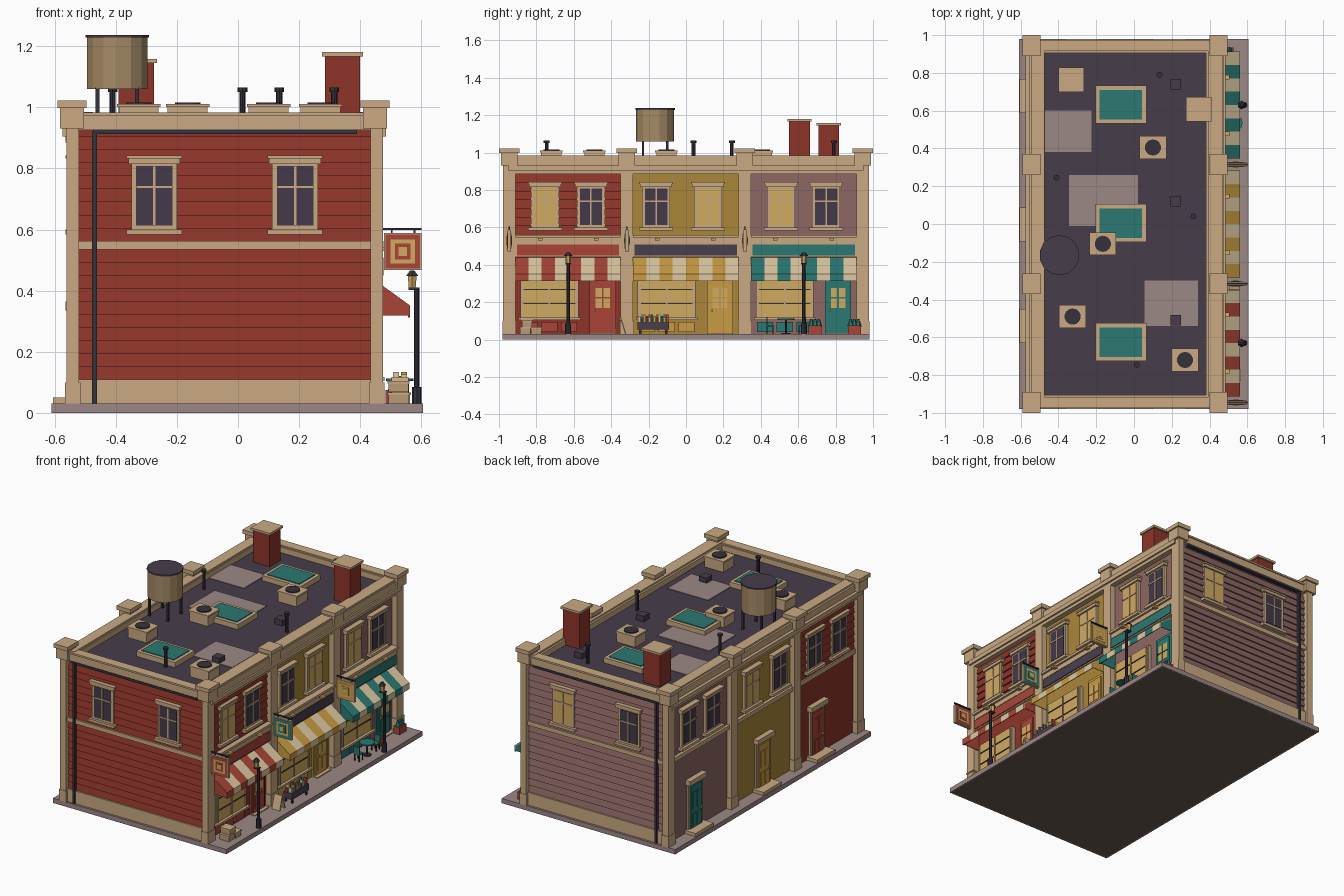
import bpy, bmesh, math
from mathutils import Matrix

if "Cube" in bpy.data.objects:
    bpy.data.objects.remove(bpy.data.objects["Cube"])

HEX = dict(red="8C382D", redlight="A8473A", gold="A8853C", goldlight="C79A45", mauve="8C6763", teal="2F7872",
           plum="4B4150", trim="C8A882", roof="483E4B", glass="453C4A", lit="D0A960", stone="9A8684",
           iron="38343C", cream="DCC8A2", wood="A58A66", wood2="B69A74", base="6A5A52")
MATS = {}
for key, h in HEX.items():
    m = bpy.data.materials.new(key)
    m.diffuse_color = [(int(h[i:i + 2], 16) / 255) ** 2.2 for i in (0, 2, 4)] + [1]
    m.use_nodes = True
    m.node_tree.nodes["Principled BSDF"].inputs["Base Color"].default_value = m.diffuse_color
    MATS[key] = m


def finish(name, bm, mat):
    bmesh.ops.recalc_face_normals(bm, faces=bm.faces)
    me = bpy.data.meshes.new(name)
    bm.to_mesh(me)
    bm.free()
    me.materials.append(MATS[mat])
    ob = bpy.data.objects.new(name, me)
    bpy.context.collection.objects.link(ob)
    return ob


def box(name, x0, x1, y0, y1, z0, z1, mat):
    bm = bmesh.new()
    M = Matrix.Translation(((x0 + x1) / 2, (y0 + y1) / 2, (z0 + z1) / 2)) @ Matrix.Diagonal(
        (abs(x1 - x0), abs(y1 - y0), abs(z1 - z0), 1))
    bmesh.ops.create_cube(bm, size=1, matrix=M)
    return finish(name, bm, mat)


def cbox(name, x, y, sx, sy, z0, z1, mat):
    return box(name, x - sx / 2, x + sx / 2, y - sy / 2, y + sy / 2, z0, z1, mat)


def cyl(name, x, y, r, z0, z1, mat, n=10, r2=None):
    bm = bmesh.new()
    bmesh.ops.create_cone(bm, cap_ends=True, segments=n, radius1=r, radius2=r if r2 is None else r2,
                          depth=z1 - z0, matrix=Matrix.Translation((x, y, (z0 + z1) / 2)))
    return finish(name, bm, mat)


# Wall faces: (axis, sign, wall plane)
FACES = {"+x": (0, 1, .44), "-x": (0, -1, .53), "+y": (1, 1, .945), "-y": (1, -1, .945)}


def fpt(face, u, d, z):
    ax, s, w = FACES[face]
    return (s * (w + d), u, z) if ax == 0 else (u, s * (w + d), z)


def fbox(name, face, u0, u1, d0, d1, z0, z1, mat):
    a, b = fpt(face, u0, d0, z0), fpt(face, u1, d1, z1)
    return box(name, min(a[0], b[0]), max(a[0], b[0]), min(a[1], b[1]), max(a[1], b[1]), z0, z1, mat)


def prism(name, face, profile, u0, u1, mat):
    """Extrude a (depth, z) profile along a wall."""
    bm = bmesh.new()
    ends = [[bm.verts.new(fpt(face, u, d, z)) for d, z in profile] for u in (u0, u1)]
    bm.faces.new(ends[0])
    bm.faces.new(ends[1])
    n = len(profile)
    for i in range(n):
        j = (i + 1) % n
        bm.faces.new((ends[0][i], ends[0][j], ends[1][j], ends[1][i]))
    return finish(name, bm, mat)


def siding(face, u0, u1, z0, z1, mat):
    n = round((z1 - z0) / .044)
    h = (z1 - z0) / n
    prof = [(-.01, z1), (-.01, z0)]
    for i in range(n):
        prof += [(.012, z0 + i * h), (.003, z0 + (i + 1) * h)]
    prism("lap_siding", face, prof, u0, u1, mat)


def window(face, u, lit):
    fbox("window_frame", face, u - .075, u + .075, 0, .018, .60, .82, "trim")
    fbox("window_glass", face, u - .06, u + .06, .01, .021, .613, .807, "lit" if lit else "glass")
    fbox("window_mullion", face, u - .004, u + .004, .01, .025, .613, .807, "trim")
    fbox("window_rail", face, u - .06, u + .06, .01, .025, .735, .743, "trim")
    fbox("window_lintel", face, u - .085, u + .085, 0, .029, .815, .832, "trim")
    fbox("window_lintel_cap", face, u - .09, u + .09, 0, .034, .832, .842, "trim")
    fbox("window_sill", face, u - .09, u + .09, 0, .034, .583, .60, "trim")


def door(face, u, mat, glazed):
    fbox("door_frame", face, u - .07, u + .07, 0, .012, .03, .335, "trim" if not glazed else mat)
    fbox("door_leaf", face, u - .055, u + .055, .005, .018, .035, .315, mat)
    for s in (-1, 1):
        c = u + s * .022
        fbox("door_upper_pane", face, c - .017, c + .017, .01, .021, .17, .275, "lit" if glazed else mat)
        fbox("door_lower_panel", face, c - .017, c + .017, .01, .022, .06, .14, mat)
    if glazed:
        fbox("door_glazing_bar", face, u - .042, u + .042, .01, .024, .22, .227, mat)
    fbox("door_knob", face, u - .046, u - .038, .015, .03, .15, .162, "lit")


# Pavement slab and building core
box("pavement", -.61, .605, -.98, .98, 0, .03, "stone")
box("underside", -.60, .595, -.97, .97, -.0005, .002, "base")
BAYS = [(-.63, "red", "redlight", "redlight", (-.754, -.508), (1, 0)),
        (-.003, "gold", "plum", "goldlight", (-.16, .118), (0, 1)),
        (.628, "mauve", "teal", "teal", (.508, .749), (1, 0))]
PIL = (-.945, -.316, .315, .945)
for i, (c, wall, *_) in enumerate(BAYS):
    box("bay_wall", -.53, .44, max(PIL[i], -.94), min(PIL[i + 1], .94), .03, .93, wall)

# Pilasters with bases and parapet pier caps, on both long sides
for y in PIL:
    for x, face in ((.4535, "+x"), (-.541, "-x")):
        cbox("pilaster", x, y, .041, .066, .03, .93, "trim")
        cbox("pilaster_base", x, y, .050, .074, .03, .10, "trim")
        px = .448 if x > 0 else -.543
        cbox("parapet_pier", px, y, .078, .088, .93, .997, "trim")
        cbox("pier_cap", px, y, .096, .11, .997, 1.022, "trim")

# Parapet, coping, roof deck
box("roof_deck", -.48, .39, -.91, .92, .90, .94, "roof")
for x0, x1 in ((-.555, -.47), (.38, .475)):
    box("long_parapet", x0, x1, -.965, .965, .925, .975, "trim")
    box("long_coping", x0 + .012, x1 - .005, -.96, .96, .975, .985, "trim")
for s in (-1, 1):
    box("end_parapet", -.55, .47, s * .905, s * .968, .925, .975, "trim")
    box("end_coping", -.55, .47, s * .915, s * .975, .972, .983, "trim")
for f in ("+x", "-x"):
    fbox("cornice", f, -.95, .95, 0, .045, .905, .932, "trim")
    fbox("cornice_bed", f, -.94, .94, 0, .034, .885, .905, "trim")

# End walls: siding, plinth, belt, windows, gutter and drainpipe
for f, col, lit in (("-y", "red", (0, 0)), ("+y", "mauve", (0, 1))):
    siding(f, -.52, .434, .11, .535, col)
    siding(f, -.52, .434, .56, .905, col)
    fbox("end_plinth", f, -.52, .434, -.01, .022, .03, .11, "trim")
    fbox("end_belt", f, -.52, .434, -.01, .022, .535, .562, "trim")
    fbox("end_corner_board", f, -.56, -.52, -.03, .034, .03, .93, "trim")
    fbox("end_corner_board", f, .434, .474, -.03, .034, .03, .93, "trim")
    for u, l in zip((-.274, .187), lit):
        window(f, u, l)
    fbox("gutter", f, -.475, .39, 0, .026, .912, .927, "iron")
    fbox("drainpipe", f, -.477, -.462, .012, .03, .03, .92, "iron")

# Long facades, bay by bay
for i, (c, wall, sign, doorcol, wins, lits) in enumerate(BAYS):
    y0, y1 = PIL[i] + .033, PIL[i + 1] - .033
    for f in ("+x", "-x"):
        if wall == "red":
            siding(f, y0, y1, .56, .885, wall)
        for u, l in zip(wins, lits):
            window(f, u, l if f == "+x" else wall == "gold" and l)
    # rear door, hood, step and belt
    fbox("rear_belt", "-x", y0, y1, 0, .02, .535, .562, "trim")
    ry = c + (0, 0, .05)[i] if i else c + .09
    door("-x", ry, doorcol, False)
    fbox("rear_door_hood", "-x", ry - .085, ry + .085, 0, .034, .335, .365, "trim")
    fbox("rear_step", "-x", ry - .09, ry + .09, 0, .075, .03, .05, "trim")
    # shop sign fascia
    fbox("shop_cornice", "+x", y0, y1, 0, .045, .545, .56, "trim")
    fbox("shop_cornice_bed", "+x", y0, y1, 0, .032, .515, .545, "trim")
    fbox("sign_board", "+x", y0, y1, 0, .03, .442, .515, "trim")
    fbox("sign_face", "+x", y0 + .008, y1 - .008, .02, .036, .45, .508, sign)
    # sign lamps
    for s in (-.15, .15):
        fbox("sign_lamp", "+x", c + s - .012, c + s + .012, .035, .065, .53, .542, "lit")
    # striped awning with closed ends
    n, w = 8, (y1 - y0) / 8
    shell = [(0, .44), (.122, .352), (.122, .312), (.117, .312), (.117, .348), (0, .432)]
    acol = ("redlight", "goldlight", "teal")[i]
    for k in range(n):
        prism("awning_stripe", "+x", shell, y0 + k * w, y0 + (k + 1) * w, "cream" if k % 2 else acol)
    for u in (y0, y1 - .004):
        prism("awning_end", "+x", [(0, .433), (.118, .35), (.118, .318), (0, .318)], u, u + .004, acol)
    # display window and panelled bulkhead
    d = c - .1
    fbox("display_frame", "+x", d - .155, d + .155, 0, .022, .105, .33, "trim")
    fbox("display_glass", "+x", d - .142, d + .142, .01, .025, .12, .32, "lit")
    for k in (-.142, 0, .142):
        fbox("display_mullion", "+x", d + k - .004, d + k + .004, .01, .03, .12, .32, "trim")
    for z in (.19, .265):
        fbox("display_bar", "+x", d - .142, d + .142, .01, .029, z, z + .006, "iron")
    fbox("display_sill", "+x", d - .165, d + .165, 0, .04, .105, .118, "trim")
    for k in (-.105, 0, .105):
        fbox("bulkhead_panel", "+x", d + k - .043, d + k + .043, 0, .014, .04, .095, doorcol)
    door("+x", c + .185, doorcol, True)
    fbox("door_step", "+x", c + .115, c + .255, 0, .04, .03, .036, "trim")
    # hanging blade sign
    y, o = PIL[i], ("redlight", "teal", "goldlight")[i]
    box("sign_bracket", .47, .60, y - .004, y + .004, .598, .605, "iron")
    for x in (.5, .575):
        box("sign_hanger", x, x + .005, y - .003, y + .003, .58, .6, "iron")
    for k, (r, t, col) in enumerate(((.061, .008, "trim"), (.056, .01, o), (.04, .012, "lit"),
                                     (.026, .014, o), (.014, .016, "lit"))):
        cbox("blade_sign", .539, y, 2 * r, 2 * t, .528 - r, .528 + r, col)

# Roof patches, skylights, cooling units, vents and pipes
for x0, x1, y0, y1 in ((-.47, -.225, .38, .6), (-.345, .02, -.01, .26), (.055, .34, -.54, -.3)):
    box("roof_patch", x0, x1, y0, y1, .938, .944, "stone")
for y in (.632, .005, -.625):
    box("skylight_curb", -.205, .065, y - .1, y + .1, .94, .972, "trim")
    box("skylight_glass", -.183, .043, y - .078, y + .078, .96, .977, "teal")
for x, y in ((.1, .405), (-.165, -.105), (-.325, -.49), (.27, -.72)):
    cbox("cooling_unit", x, y, .13, .108, .94, 1.0, "trim")
    cbox("cooling_unit_lid", x, y, .142, .12, 1.0, 1.01, "trim")
    cyl("cooling_fan", x, y, .043, 1.005, 1.016, "iron", 14)
for y in (.74, .12, -.51):
    cbox("roof_vent", .22, y, .055, .055, .94, .975, "roof")
for x, y in ((-.41, .245), (.315, .04), (.135, .79), (.015, -.745)):
    cyl("vent_pipe", x, y, .010, .94, 1.055, "iron", 8)
    cyl("vent_pipe_cap", x, y, .016, 1.05, 1.064, "iron", 8)

# Chimneys
for x, y, top in ((.342, .607, 1.18), (-.333, .763, 1.158)):
    cbox("chimney", x, y, .115, .11, .93, top - .012, "red")
    cbox("chimney_cap", x, y, .135, .13, top - .014, top, "trim")

# Water tank
tx, ty = -.395, -.165
cyl("water_tank", tx, ty, .102, 1.06, 1.23, "wood", 14)
cyl("tank_lid", tx, ty, .106, 1.228, 1.237, "roof", 14)
for sx in (-1, 1):
    for sy in (-1, 1):
        cbox("tank_leg", tx + sx * .065, ty + sy * .065, .013, .013, .94, 1.065, "iron")

# Street lamps
for y in (-.63, .63):
    cyl("lamp_base", .585, y, .016, .03, .085, "iron", 8)
    cyl("lamp_post", .585, y, .009, .08, .41, "iron", 8)
    cbox("lamp_seat", .575, y, .034, .028, .402, .41, "iron")
    cyl("lamp_lantern", .57, y, .013, .41, .45, "lit", 6, .017)
    cyl("lamp_cap", .57, y, .023, .448, .466, "iron", 6, .008)

# Bakery crates
for x, y, z in ((.525, -.86, .03), (.53, -.80, .03), (.525, -.85, .068)):
    cbox("crate", x, y, .065, .055, z, z + .034, "wood2")
    cbox("crate_lip", x, y, .072, .062, z + .028, z + .036, "trim")
# Pavement board sign
for s in (-1, 1):
    ob = cbox("folding_board", 0, 0, .055, .006, -.045, .045, "trim")
    ob.location = (.53, -.35 + s * .014, .074)
    ob.rotation_euler.x = s * .3
# Book cart with books
cbox("book_cart", .53, -.175, .06, .17, .055, .095, "plum")
for s in (-1, 1):
    for x in (.507, .553):
        cbox("cart_leg", x, -.175 + s * .07, .01, .012, .03, .06, "iron")
for k in range(12):
    for r in range(2):
        cbox("book", .517 + r * .026, -.25 + k * .0136, .02, .011, .09, .118 + .008 * ((k * 5 + r) % 3),
             ("redlight", "cream", "teal", "goldlight")[(k + r) % 4])
# Cafe tables, stools and planters
for y in (.535,):
    cyl("cafe_table_top", .53, y, .045, .105, .113, "teal", 12)
    cyl("cafe_table_post", .53, y, .006, .03, .106, "iron", 8)
    cyl("cafe_table_foot", .53, y, .025, .03, .036, "iron", 8)
    for s in (-1, 1):
        cbox("cafe_seat", .53, y + s * .085, .04, .04, .07, .077, "teal")
        cbox("cafe_chair_back", .53, y + s * .103, .04, .005, .075, .12, "teal")
        for a in (-1, 1):
            for b in (-1, 1):
                cbox("cafe_chair_leg", .53 + a * .016, y + s * .085 + b * .016, .005, .005, .03, .072, "iron")
for y in (.69, .9):
    cbox("planter", .505, y, .045, .07, .03, .075, "redlight")
    for k in (-.02, .0, .02):
        cyl("planter_shrub", .505, y + k, .018, .07, .11, "teal", 6, .006)
